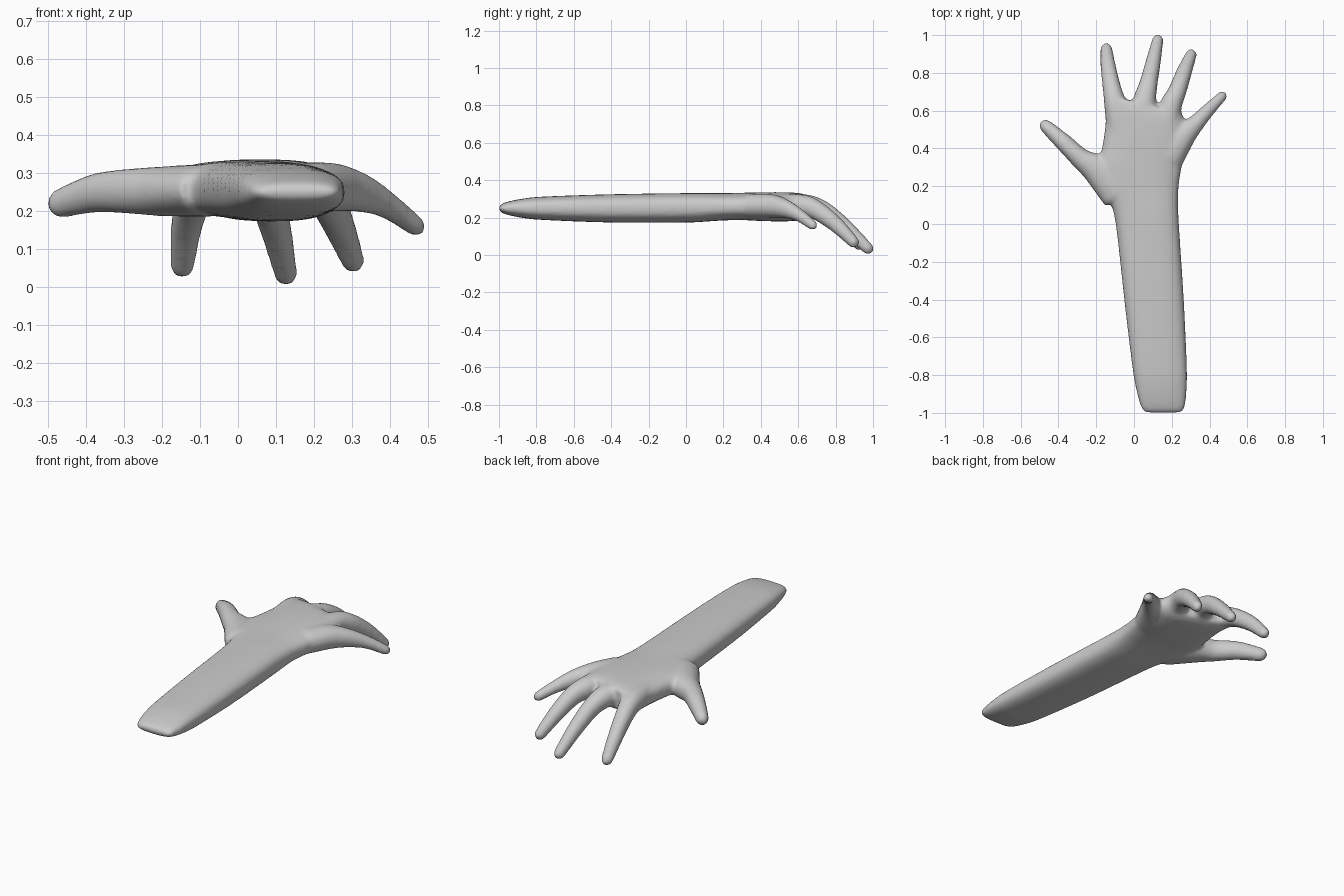
import bpy, bmesh, math
from mathutils import Vector

skin = bpy.data.materials.new("plain_grey")
skin.diffuse_color = (0.6, 0.6, 0.6, 1)
bm = bmesh.new()


def smooth_path(pts, steps):
    """Catmull-Rom interpolation of equal-length tuples."""
    out = []
    for i in range(len(pts) - 1):
        p0, p1, p2, p3 = (pts[max(0, min(len(pts) - 1, i + k))] for k in (-1, 0, 1, 2))
        for s in range(steps):
            t = s / steps
            out.append([0.5 * (2 * b + (c - a) * t + (2 * a - 5 * b + 4 * c - d) * t * t
                               + (3 * b - a - 3 * c + d) * t ** 3)
                        for a, b, c, d in zip(p0, p1, p2, p3)])
    return out + [list(pts[-1])]


def loft(rings):
    """Skin closed rings and cap both ends."""
    vs = [[bm.verts.new(p) for p in r] for r in rings]
    n = len(vs[0])
    for a, b in zip(vs, vs[1:]):
        for i in range(n):
            j = (i + 1) % n
            bm.faces.new((a[i], a[j], b[j], b[i]))
    bm.faces.new(vs[0][::-1])
    bm.faces.new(vs[-1])


def section(power, n=28):
    """Unit superellipse."""
    for i in range(n):
        a = 2 * math.pi * i / n
        c, s = math.cos(a), math.sin(a)
        yield (math.copysign(abs(c) ** (2 / power), c),
               math.copysign(abs(s) ** (2 / power), s))


# Forearm, wrist and palm: y, left x, right x, low z, high z, slant of the end
arm = [
    (-1.0, 0.06, 0.25, 0.236, 0.264, 0), (-0.965, 0.035, 0.27, 0.218, 0.282, 0),
    (-0.87, 0.01, 0.279, 0.198, 0.302, 0), (-0.75, -0.01, 0.28, 0.187, 0.313, 0),
    (-0.4, -0.052, 0.264, 0.174, 0.325, 0), (0.0, -0.097, 0.238, 0.174, 0.331, 0),
    (0.12, -0.13, 0.234, 0.18, 0.331, 0), (0.2, -0.175, 0.237, 0.185, 0.331, 0),
    (0.3, -0.19, 0.252, 0.187, 0.333, 0), (0.4, -0.17, 0.274, 0.182, 0.335, 0),
    (0.5, -0.152, 0.27, 0.18, 0.336, 0.1), (0.585, -0.15, 0.265, 0.183, 0.333, 0.22),
    (0.635, -0.145, 0.255, 0.2, 0.322, 0.25),
]
rings = []
for y, l, r, lo, hi, sl in smooth_path(arm, 4):
    cx, cz = (l + r) / 2, (lo + hi) / 2
    rings.append([(cx + u * (r - l) / 2, y - sl * u * (r - l) / 2, cz + v * (hi - lo) / 2)
                  for u, v in section(2.7)])
loft(rings)


def finger(pts):
    """Tapered tube along (x, y, z, half width, half thickness) with a round tip."""
    path = smooth_path(pts, 5)
    centres = [Vector(p[:3]) for p in path]
    rings = []

    def ring(c, t, w, h):
        side = t.cross(Vector((0, 0, 1))).normalized()
        up = side.cross(t)
        rings.append([c + side * (u * w) + up * (v * h) for u, v in section(2.1, 20)])

    for i, p in enumerate(path):
        t = (centres[min(i + 1, len(path) - 1)] - centres[max(i - 1, 0)]).normalized()
        ring(centres[i], t, p[3], p[4])
    w, h = path[-1][3:]
    for k in (20, 40, 60, 78):
        a = math.radians(k)
        ring(centres[-1] + t * (max(w, h) * 1.15 * math.sin(a)), t,
             w * math.cos(a), h * math.cos(a))
    loft(rings)


# Index, middle, ring, little finger and thumb
finger([(-0.075, 0.5, 0.26, 0.07, 0.066), (-0.098, 0.63, 0.262, 0.06, 0.06),
        (-0.117, 0.72, 0.233, 0.049, 0.052), (-0.136, 0.83, 0.155, 0.041, 0.043),
        (-0.146, 0.925, 0.058, 0.032, 0.032)])
finger([(0.045, 0.5, 0.262, 0.07, 0.066), (0.054, 0.64, 0.265, 0.063, 0.06),
        (0.076, 0.74, 0.232, 0.049, 0.052), (0.1, 0.85, 0.15, 0.041, 0.043),
        (0.125, 0.97, 0.038, 0.031, 0.032)])
finger([(0.165, 0.46, 0.262, 0.07, 0.066), (0.193, 0.62, 0.264, 0.06, 0.06),
        (0.228, 0.7, 0.238, 0.049, 0.052), (0.264, 0.8, 0.165, 0.042, 0.043),
        (0.301, 0.893, 0.072, 0.031, 0.032)])
finger([(0.185, 0.35, 0.262, 0.08, 0.066), (0.25, 0.455, 0.262, 0.071, 0.064),
        (0.325, 0.53, 0.247, 0.047, 0.051), (0.395, 0.605, 0.213, 0.036, 0.035),
        (0.465, 0.675, 0.161, 0.028, 0.027)])
finger([(-0.07, 0.18, 0.255, 0.12, 0.07), (-0.19, 0.285, 0.252, 0.085, 0.066),
        (-0.28, 0.345, 0.252, 0.056, 0.06), (-0.37, 0.43, 0.248, 0.047, 0.052),
        (-0.46, 0.512, 0.222, 0.036, 0.04)])

bmesh.ops.recalc_face_normals(bm, faces=bm.faces)
mesh = bpy.data.meshes.new("hand_and_forearm")
bm.to_mesh(mesh)
bm.free()
mesh.materials.append(skin)
hand = bpy.data.objects.new("hand_and_forearm", mesh)
bpy.context.collection.objects.link(hand)

# Fuse the parts into one skin and soften the webs between the fingers
fuse = hand.modifiers.new("fuse", 'REMESH')
fuse.mode = 'VOXEL'
fuse.voxel_size = 0.011
fuse.use_smooth_shade = True
soften = hand.modifiers.new("soften", 'SMOOTH')
soften.factor = 0.5
soften.iterations = 8
